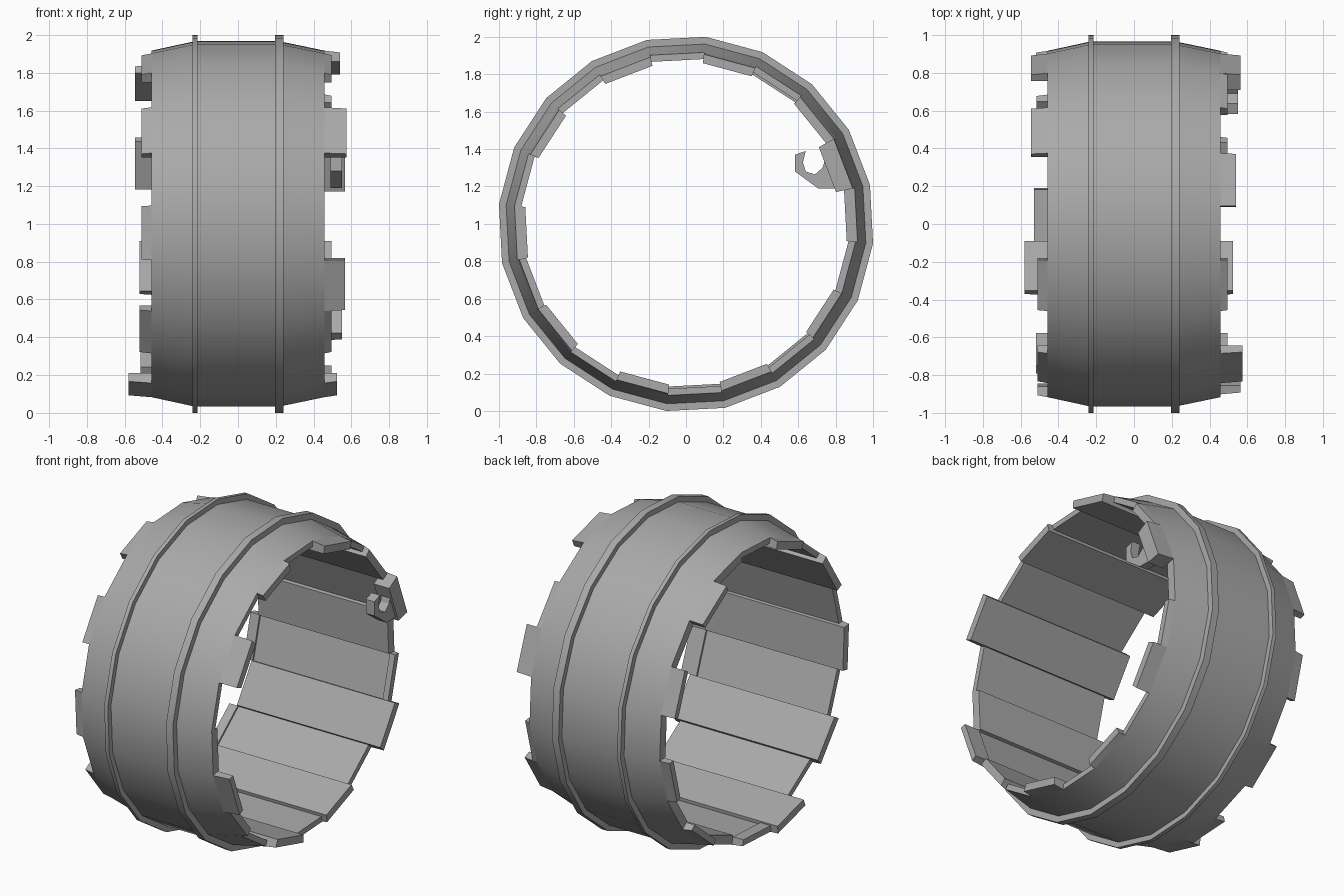
import bpy, bmesh, math

cube = bpy.data.objects.get("Cube")
if cube:
    bpy.data.objects.remove(cube, do_unlink=True)

SIDES = 20
STEP = 2 * math.pi / SIDES
START = math.radians(-6)
EDGE = 0.457        # half width of the plain band
R_EDGE = 0.922      # outer radius at the band edge
R_TAB = 0.912       # outer radius at a tab end
R_IN = 0.886        # inner wall
R_PANEL = 0.864     # raised inner panels

grey = bpy.data.materials.new("plain grey")
grey.use_nodes = True
colour = (0.4, 0.4, 0.4, 1)
grey.diffuse_color = colour
grey.node_tree.nodes["Principled BSDF"].inputs["Base Color"].default_value = colour


def ring_point(x, r, k):
    a = START + k * STEP
    return (x, r * math.cos(a), 1 + r * math.sin(a))


def finish(name, bm):
    bmesh.ops.recalc_face_normals(bm, faces=bm.faces)
    mesh = bpy.data.meshes.new(name)
    bm.to_mesh(mesh)
    bm.free()
    mesh.materials.append(grey)
    obj = bpy.data.objects.new(name, mesh)
    bpy.context.collection.objects.link(obj)
    return obj


def lathe(name, profile, smooth_spans=()):
    """Sweep a closed (x, radius) profile around the x axis."""
    bm = bmesh.new()
    loops = [[bm.verts.new(ring_point(x, r, k)) for x, r in profile]
             for k in range(SIDES)]
    n = len(profile)
    for k in range(SIDES):
        a, b = loops[k], loops[(k + 1) % SIDES]
        for i in range(n):
            j = (i + 1) % n
            f = bm.faces.new((a[i], a[j], b[j], b[i]))
            f.smooth = i in smooth_spans
    # keep the profile corners crisp
    for e in bm.edges:
        if len(e.link_faces) == 2 and not all(f.smooth for f in e.link_faces):
            e.smooth = False
    for k in range(SIDES):
        for i in range(n):
            e = bm.edges.get((loops[k][i], loops[(k + 1) % SIDES][i]))
            e.smooth = False
    return finish(name, bm)


def sector(name, k, profile):
    """Flat block filling one side of the ring."""
    bm = bmesh.new()
    a = [bm.verts.new(ring_point(x, r, k)) for x, r in profile]
    b = [bm.verts.new(ring_point(x, r, k + 1)) for x, r in profile]
    n = len(profile)
    for i in range(n):
        j = (i + 1) % n
        bm.faces.new((a[i], a[j], b[j], b[i]))
    bm.faces.new(a)
    bm.faces.new(b)
    return finish(name, bm)


# Main band: tapered shoulders, flat middle, straight inner wall
R_MID = 0.972
lathe("band", [(-EDGE, R_EDGE), (-0.228, R_MID), (0.218, R_MID),
               (EDGE, R_EDGE), (EDGE, R_IN), (-EDGE, R_IN)], (0, 1, 2))

# Two raised rims
for name, x0, x1 in (("right_rim", -0.24, -0.215), ("left_rim", 0.195, 0.242)):
    lathe(name, [(x0, 1.0055), (x1, 1.0055), (x1, 0.95), (x0, 0.95)], (0,))

# Raised panels on every other side of the inner wall
for k in range(0, SIDES, 2):
    sector("inner_panel", k, [(-EDGE, R_IN + 0.01), (EDGE, R_IN + 0.01),
                              (EDGE, R_PANEL), (-EDGE, R_PANEL)])

# Uneven edge tabs: side index -> how far the tab reaches
left_tabs = {1: .565, 2: .495, 4: .54, 6: .495, 8: .575, 11: .565,
             12: .495, 14: .525, 16: .495, 18: .55, 19: .495}
right_tabs = {1: .545, 3: .545, 6: .51, 8: .51, 10: .51, 12: .52,
              14: .58, 15: .53, 17: .515, 19: .52}
for name, sign, tabs in (("left_tab", 1, left_tabs), ("right_tab", -1, right_tabs)):
    for k, reach in tabs.items():
        inner = R_PANEL if k % 2 == 0 else R_IN - 0.012
        sector(name, k, [(sign * EDGE, R_EDGE), (sign * reach, R_TAB),
                         (sign * reach, inner), (sign * EDGE, inner)])

# Thick block carrying the hook
sector("hook_block", 1, [(EDGE, 0.89), (0.565, 0.89), (0.565, 0.82), (EDGE, 0.82)])

# Open hook reaching inwards
outline = [(.583, 1.37), (.64, 1.39), (.625, 1.33), (.64, 1.28), (.69, 1.265),
           (.73, 1.30), (.745, 1.35), (.77, 1.35), (.82, 1.19), (.706, 1.19),
           (.583, 1.28)]
bm = bmesh.new()
face = bm.faces.new([bm.verts.new((0.49, y, z)) for y, z in outline])
ext = bmesh.ops.extrude_face_region(bm, geom=[face], use_keep_orig=True)
bmesh.ops.translate(bm, vec=(0.06, 0, 0),
                    verts=[v for v in ext["geom"] if isinstance(v, bmesh.types.BMVert)])
finish("hook", bm)
